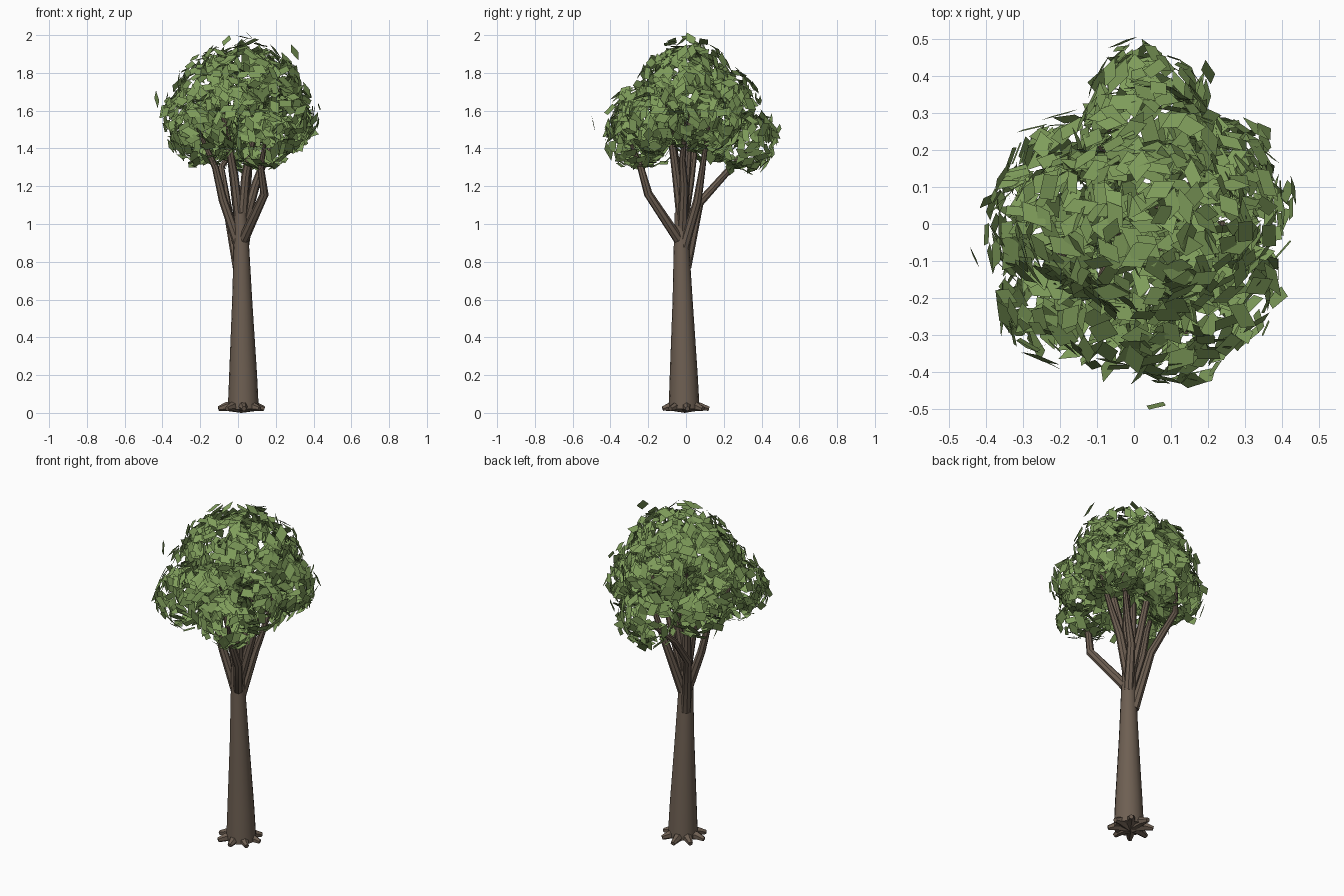
import bpy, math, random
from mathutils import Vector as V

if "Cube" in bpy.data.objects:
    bpy.data.objects.remove(bpy.data.objects["Cube"])

random.seed(11)

def material(name, color):
    m = bpy.data.materials.new(name)
    m.diffuse_color = color
    m.use_nodes = True
    m.node_tree.nodes["Principled BSDF"].inputs["Base Color"].default_value = m.diffuse_color
    return m

bark = material("bark", (0.155, 0.115, 0.085, 1))
green = material("leaf_green", (0.215, 0.34, 0.105, 1))

def make(name, verts, faces, mat, smooth=False):
    me = bpy.data.meshes.new(name)
    me.from_pydata(verts, [], faces)
    me.materials.append(mat)
    ob = bpy.data.objects.new(name, me)
    bpy.context.collection.objects.link(ob)
    if smooth:
        bpy.context.view_layer.objects.active = ob
        ob.select_set(True)
        bpy.ops.object.shade_smooth_by_angle(angle=math.radians(40))
        ob.select_set(False)
    return ob

def tube(name, path, sides=8):
    """Tapered tube through (x, y, z, radius) points."""
    pts = [V(p[:3]) for p in path]
    verts, faces = [], []
    for i, p in enumerate(pts):
        d = (pts[min(i + 1, len(pts) - 1)] - pts[max(i - 1, 0)]).normalized()
        ref = V((0, 1, 0)) if abs(d.y) < 0.9 else V((0, 0, 1))
        u = ref.cross(d).normalized()
        w = d.cross(u)
        for k in range(sides):
            a = 2 * math.pi * k / sides
            verts.append(p + (u * math.cos(a) + w * math.sin(a)) * path[i][3])
    for i in range(len(pts) - 1):
        for k in range(sides):
            a, b = i * sides + k, i * sides + (k + 1) % sides
            faces.append((a, b, b + sides, a + sides))
    faces.append(tuple(reversed(range(sides))))
    faces.append(tuple(range(len(verts) - sides, len(verts))))
    return make(name, verts, faces, bark, True)

# Trunk
tube("trunk", [(0.028, -0.010, 0.02, 0.082), (0.027, -0.012, 0.2, 0.074),
               (0.022, -0.018, 0.6, 0.053), (0.018, -0.024, 0.88, 0.041),
               (0.014, -0.028, 1.06, 0.032)], 16)

# Root stubs radiating from the foot
for i in range(8):
    a = 2 * math.pi * i / 8 + 0.12
    c, s = math.cos(a), math.sin(a)
    r = random.uniform(0.115, 0.13)
    tube(f"root_{i}", [(0.018, -0.007, 0.032, 0.032),
                       (0.018 + 0.08 * c, -0.007 + 0.08 * s, 0.034, 0.024),
                       (0.018 + r * c, -0.007 + r * s, 0.022, 0.013)], 6)

# Main branches: start, bend, then end inside the crown
branches = [
    [(0.00, 0.00, 0.77), (-0.06, 0.07, 1.11), (-0.09, 0.24, 1.30), (-0.02, 0.33, 1.40)],
    [(0.03, -0.04, 0.92), (0.14, -0.20, 1.16), (0.12, -0.24, 1.30), (0.14, -0.29, 1.42)],
    [(0.03, -0.01, 0.88), (0.07, 0.06, 1.12), (0.11, 0.08, 1.25), (0.18, 0.12, 1.52)],
    [(0.00, -0.02, 0.90), (-0.08, -0.03, 1.13), (-0.12, -0.04, 1.30), (-0.22, -0.10, 1.52)],
    [(0.02, -0.02, 0.95), (0.09, -0.01, 1.20), (0.14, -0.02, 1.34), (0.24, 0.00, 1.54)],
    [(0.01, -0.02, 1.00), (-0.02, -0.04, 1.25), (-0.06, -0.08, 1.48), (-0.09, -0.14, 1.64)],
    [(0.02, -0.02, 1.00), (0.05, 0.00, 1.25), (0.07, 0.02, 1.50), (0.06, 0.05, 1.75)],
    [(0.01, -0.02, 0.98), (-0.02, 0.02, 1.22), (-0.05, 0.05, 1.45), (-0.06, 0.09, 1.68)],
    [(0.02, -0.02, 1.00), (0.04, -0.05, 1.25), (0.08, -0.08, 1.48), (0.11, -0.12, 1.66)],
]
for i, pts in enumerate(branches):
    tube(f"branch_{i}", [p + (r,) for p, r in zip(pts, (0.028, 0.023, 0.018, 0.008))])

# Crown: leaf clusters as centre + radius
clusters = [
    ((0.03, 0.00, 1.72), 0.25), ((0.24, 0.03, 1.58), 0.18), ((-0.22, 0.00, 1.58), 0.18),
    ((-0.19, -0.20, 1.48), 0.17), ((0.12, -0.27, 1.46), 0.165), ((0.03, 0.31, 1.44), 0.165),
    ((-0.03, -0.22, 1.56), 0.18), ((0.04, 0.17, 1.63), 0.21), ((-0.18, 0.13, 1.49), 0.16),
    ((0.23, 0.13, 1.53), 0.16), ((-0.13, 0.0, 1.70), 0.19), ((0.16, -0.02, 1.72), 0.18),
    ((0.23, -0.17, 1.54), 0.16),
]
verts, faces = [], []

def leaf(pos, n):
    """Irregular diamond lying roughly across direction n."""
    n = (n + V([random.gauss(0, 0.25) for _ in range(3)])).normalized()
    u = n.orthogonal().normalized()
    w = n.cross(u)
    t = random.uniform(0, 2 * math.pi)
    u, w = u * math.cos(t) + w * math.sin(t), w * math.cos(t) - u * math.sin(t)
    L, W, k = random.uniform(0.042, 0.056), random.uniform(0.022, 0.035), random.uniform(-0.02, 0.02)
    b = len(verts)
    verts.extend([pos - u * L, pos + w * W + u * k, pos + u * L, pos - w * W - u * k])
    faces.append((b, b + 1, b + 2, b + 3))

for c, r in clusters:
    c = V(c)
    for _ in range(int(4600 * r * r)):
        d = V([random.gauss(0, 1) for _ in range(3)]).normalized()
        p = c + d * r * random.uniform(0.82, 1.08)
        depth = min((p - V(q)).length / s for q, s in clusters)
        if depth > 0.74 or random.random() < 0.3:
            leaf(p, d)

# Stray outer leaves
for p in [(-0.03, 0.49, 1.50), (0.06, -0.49, 1.53), (0.43, 0.09, 1.62), (-0.43, -0.09, 1.66),
          (0.20, 0.41, 1.50), (-0.23, 0.10, 1.88), (0.30, -0.02, 1.91), (-0.24, -0.37, 1.45)]:
    leaf(V(p), (V(p) - V((0, 0, 1.6))).normalized())

make("leaves", verts, faces, green)
